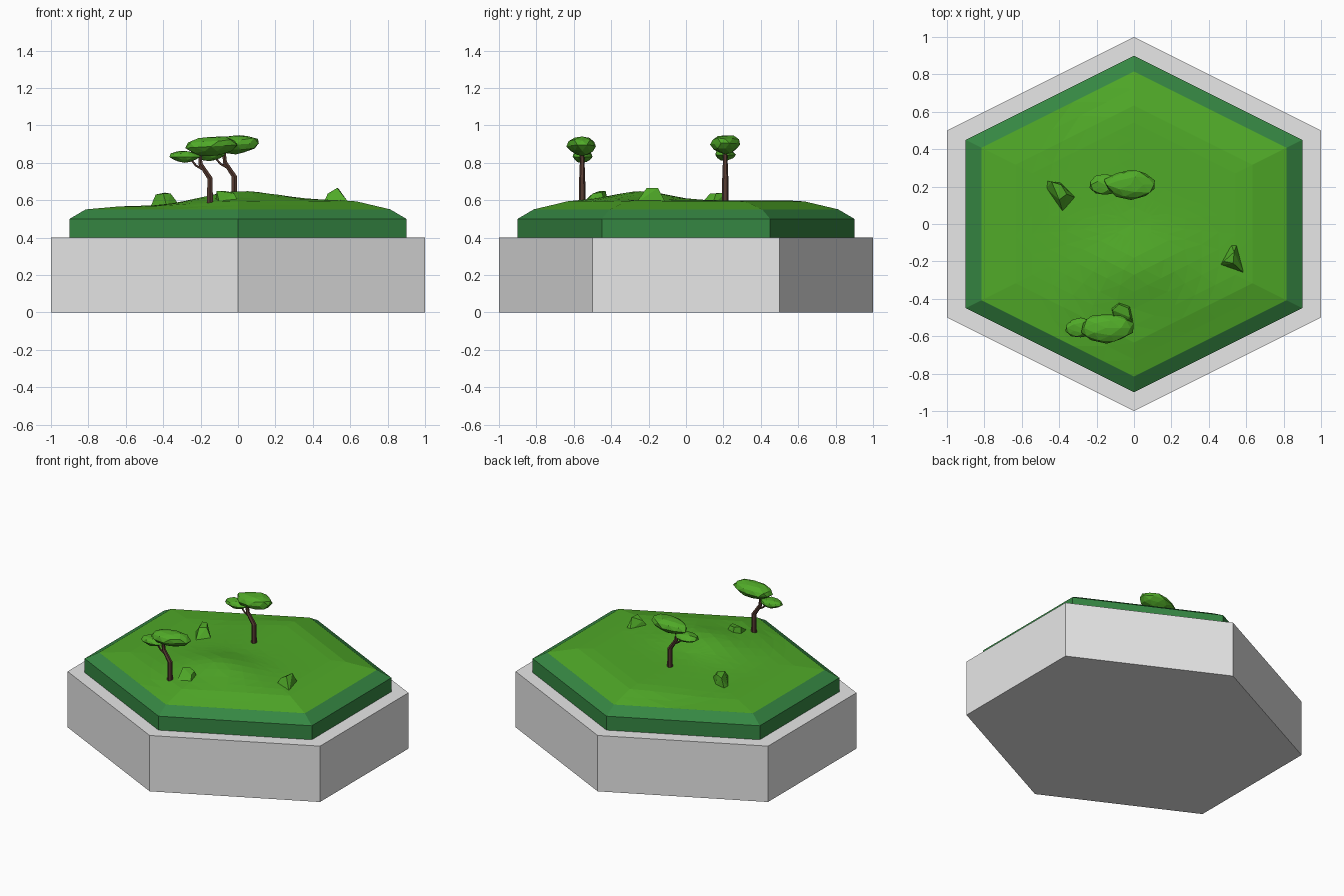
import bpy, bmesh, math, random
from mathutils import Vector, Matrix

if "Cube" in bpy.data.objects:
    bpy.data.objects.remove(bpy.data.objects["Cube"])

random.seed(4)


def material(name, rgb):
    m = bpy.data.materials.new(name)
    m.diffuse_color = (*rgb, 1)
    m.use_nodes = True
    m.node_tree.nodes["Principled BSDF"].inputs["Base Color"].default_value = m.diffuse_color
    return m


GREY = material("stone grey", (0.80, 0.80, 0.80))
DARK = material("dark green", (0.036, 0.24, 0.055))
GRASS = material("grass green", (0.08, 0.40, 0.021))
BARK = material("bark brown", (0.095, 0.044, 0.032))

HEX = [(0, 1), (-1, .5), (-1, -.5), (0, -1), (1, -.5), (1, .5)]


def finish(name, bm, mat):
    bmesh.ops.recalc_face_normals(bm, faces=bm.faces)
    me = bpy.data.meshes.new(name)
    bm.to_mesh(me)
    bm.free()
    me.materials.append(mat)
    ob = bpy.data.objects.new(name, me)
    bpy.context.collection.objects.link(ob)
    return ob


def loft(bm, rings, cap_start=True, cap_end=True):
    loops = [[bm.verts.new(p) for p in r] for r in rings]
    n = len(loops[0])
    for a, b in zip(loops, loops[1:]):
        for i in range(n):
            j = (i + 1) % n
            bm.faces.new((a[i], a[j], b[j], b[i]))
    if cap_start:
        bm.faces.new(loops[0])
    if cap_end:
        bm.faces.new(loops[-1])
    return loops


def hex_ring(s, z):
    return [(x * s, y * s, z) for x, y in HEX]


def smooth(t):
    t = max(0, min(1, t))
    return t * t * (3 - 2 * t)


def ground(x, y):
    # Low plateau with a mound near the front, falling to the rim
    edge = max(abs(x), abs(x) / 2 + abs(y)) / 0.815
    plateau = 0.018 + 0.03 * smooth((x + 0.5) / 0.5)
    mound = 0.05 * math.exp(-((x - 0.02) / 0.28) ** 2 - ((y + 0.24) / 0.2) ** 2)
    return 0.55 + min(1, (1 - edge) / 0.25) * plateau + smooth((1 - edge) / 0.4) * mound


# Hexagonal base
bm = bmesh.new()
loft(bm, [hex_ring(1, 0), hex_ring(1, 0.4)])
finish("stone_base", bm, GREY)

# Dark green slab with sloped shoulder
bm = bmesh.new()
loft(bm, [hex_ring(.9, .4), hex_ring(.9, .5), hex_ring(.815, .55)])
finish("grass_slab", bm, DARK)

# Rolling grass surface: concentric hexagon rings lifted by the ground function
bm = bmesh.new()
rings = []
SEG = 5
for k in range(9, 0, -1):
    s = 0.815 * k / 9
    ring = []
    for i in range(6):
        a, b = Vector(HEX[i]), Vector(HEX[(i + 1) % 6])
        for j in range(SEG):
            p = a.lerp(b, j / SEG) * s
            ring.append((p.x, p.y, ground(p.x, p.y) + 0.0005))
    rings.append(ring)
loops = loft(bm, rings, False, False)
centre = bm.verts.new((0, 0, ground(0, 0)))
for i, v in enumerate(loops[-1]):
    bm.faces.new((v, loops[-1][(i + 1) % len(loops[-1])], centre))
bmesh.ops.triangulate(bm, faces=bm.faces)
finish("grass_hill", bm, GRASS)


def limb(bm, path, sides=6):
    # Tapered tube in the xz plane; each point is x, z, radius
    rings = []
    for i, (x, z, r) in enumerate(path):
        a, b = path[max(i - 1, 0)], path[min(i + 1, len(path) - 1)]
        d = Vector((b[0] - a[0], 0, b[1] - a[1])).normalized()
        u = Vector((0, 1, 0))
        w = d.cross(u)
        rings.append([Vector((x, 0, z)) + (u * math.cos(t) + w * math.sin(t)) * r
                      for t in (2 * math.pi * k / sides for k in range(sides))])
    loft(bm, rings)


def leaves(bm, centre, size, tilt):
    # Faceted, flattened clump that is fuller on top and pinched below
    vs = bmesh.ops.create_icosphere(bm, subdivisions=2, radius=1)["verts"]
    rot = Matrix.Rotation(tilt, 3, 'Y')
    for v in vs:
        c = v.co * random.uniform(0.9, 1.08)
        if c.z < 0:
            c.x *= 1 + 0.25 * c.z
            c.y *= 1 + 0.25 * c.z
        v.co = rot @ Vector(c[i] * size[i] for i in range(3)) + Vector(centre)


def tree(name, x, y, z):
    bm = bmesh.new()
    limb(bm, [(0, -.02, .019), (0, .135, .016), (-.05, .21, .013), (-.055, .27, .010)])
    limb(bm, [(-.042, .185, .007), (-.075, .203, .006), (-.105, .24, .005)], 5)
    finish(name + "_trunk", bm, BARK).location = (x, y, z)
    bm = bmesh.new()
    leaves(bm, (.005, 0, .305), (.143, .08, .054), -0.06)
    leaves(bm, (-.135, 0, .25), (.083, .056, .032), 0)
    finish(name + "_leaves", bm, GRASS).location = (x, y, z)


tree("front_tree", -0.15, -0.555, 0.582)
tree("back_tree", -0.02, 0.21, 0.592)


# Chunky mossy rocks: hull of a ground outline and a smaller top outline
def rock(name, base, top):
    bm = bmesh.new()
    for x, y in base:
        bm.verts.new((x, y, ground(x, y) - 0.01))
    for p in top:
        bm.verts.new(p)
    bmesh.ops.convex_hull(bm, input=bm.verts)
    finish(name, bm, GRASS)


rock("left_rock", [(-.47, .19), (-.465, .23), (-.39, .22), (-.31, .14), (-.38, .06)],
     [(-.44, .225, .63), (-.39, .21, .64), (-.36, .16, .635), (-.40, .13, .635)])
rock("right_rock", [(.46, -.22), (.52, -.11), (.55, -.11), (.59, -.265)],
     [(.53, -.21, .665), (.535, -.15, .665), (.48, -.20, .635)])
rock("front_rock", [(-.12, -.45), (-.08, -.42), (-.02, -.44), (0, -.53), (-.10, -.55)],
     [(-.115, -.46, .65), (-.08, -.43, .65), (-.03, -.45, .642), (-.02, -.5, .635)])
